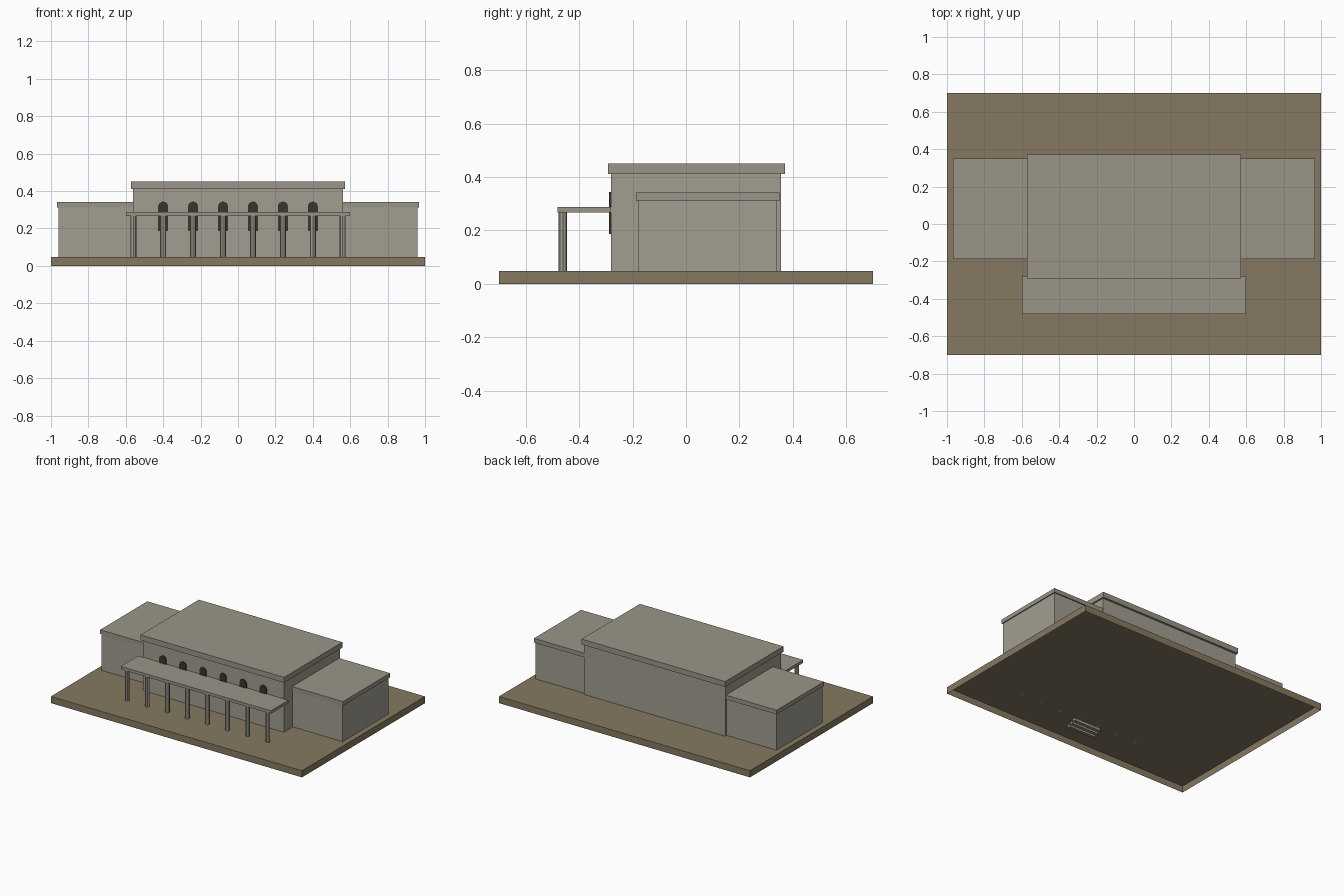
import bpy, bmesh, math

if "Cube" in bpy.data.objects:
    bpy.data.objects.remove(bpy.data.objects["Cube"])


def material(name, rgb):
    m = bpy.data.materials.new(name)
    m.diffuse_color = (*rgb, 1)
    m.use_nodes = True
    m.node_tree.nodes["Principled BSDF"].inputs["Base Color"].default_value = m.diffuse_color
    return m


STONE = material("stone", (0.36, 0.34, 0.28))
TRIM = material("trim", (0.32, 0.30, 0.25))
EARTH = material("earth", (0.24, 0.19, 0.12))
DARK = material("dark_glass", (0.04, 0.035, 0.03))


def finish(name, bm, mat):
    bmesh.ops.recalc_face_normals(bm, faces=bm.faces)
    me = bpy.data.meshes.new(name)
    bm.to_mesh(me)
    bm.free()
    ob = bpy.data.objects.new(name, me)
    me.materials.append(mat)
    bpy.context.collection.objects.link(ob)
    return ob


def box(name, x, y, z, mat, open_bottom=False):
    bm = bmesh.new()
    bmesh.ops.create_cube(bm, size=1)
    for v in bm.verts:
        for i, (lo, hi) in enumerate((x, y, z)):
            v.co[i] = lo if v.co[i] < 0 else hi
    bm.normal_update()
    if open_bottom:
        bottom = [f for f in bm.faces if f.normal.z < -0.5]
        bmesh.ops.delete(bm, geom=bottom, context='FACES_ONLY')
    return finish(name, bm, mat)


def column(name, x, y, z0, z1, r, mat):
    bm = bmesh.new()
    bmesh.ops.create_cone(bm, cap_ends=True, segments=8, radius1=r, radius2=r, depth=z1 - z0)
    bmesh.ops.translate(bm, verts=bm.verts, vec=(x, y, (z0 + z1) / 2))
    return finish(name, bm, mat)


def arched_window(name, x, y0, y1, z0, z1, r, mat):
    # rectangle with a half-round head, extruded back into the wall
    pts = [(x - r, z0), (x + r, z0)]
    pts += [(x + r * math.cos(a), z1 - r + r * math.sin(a))
            for a in (math.pi * i / 8 for i in range(9))]
    bm = bmesh.new()
    face = bm.faces.new([bm.verts.new((px, y0, pz)) for px, pz in pts])
    ext = bmesh.ops.extrude_face_region(bm, geom=[face], use_keep_orig=True)
    moved = [g for g in ext["geom"] if isinstance(g, bmesh.types.BMVert)]
    bmesh.ops.translate(bm, verts=moved, vec=(0, y1 - y0, 0))
    return finish(name, bm, mat)


G = 0.048  # ground level on top of the plinth

# hollow plinth, open underneath
box("plinth", (-1, 1), (-0.7, 0.7), (0, G), EARTH, open_bottom=True)

# central hall with overhanging roof slab
box("main_hall", (-0.562, 0.562), (-0.281, 0.356), (G, 0.412), STONE, open_bottom=True)
box("main_roof", (-0.572, 0.572), (-0.292, 0.371), (0.411, 0.45), TRIM)

# side wings
for side, s in (("left", -1), ("right", 1)):
    box(side + "_wing", sorted((s * 0.555, s * 0.96)), (-0.18, 0.341), (G, 0.312), STONE, open_bottom=True)
    box(side + "_wing_roof", sorted((s * 0.555, s * 0.967)), (-0.187, 0.349), (0.311, 0.341), TRIM)

# porch canopy on eight columns
box("porch_roof", (-0.598, 0.598), (-0.48, -0.28), (0.267, 0.288), TRIM)
for i in range(8):
    column(f"porch_column_{i + 1}", -0.56 + 0.16 * i, -0.461, G, 0.268, 0.016, STONE)

# arched windows
for i in range(6):
    arched_window(f"window_{i + 1}", -0.4 + 0.16 * i, -0.288, -0.276, 0.187, 0.344, 0.027, DARK)

# entrance steps sunk within the plinth
for i in range(3):
    box(f"step_{i + 1}", (-0.11, 0.11), (-0.49 - 0.025 * i, -0.468 - 0.025 * i),
        (0.028 - 0.012 * i, G - 0.001 - 0.012 * i), TRIM)
